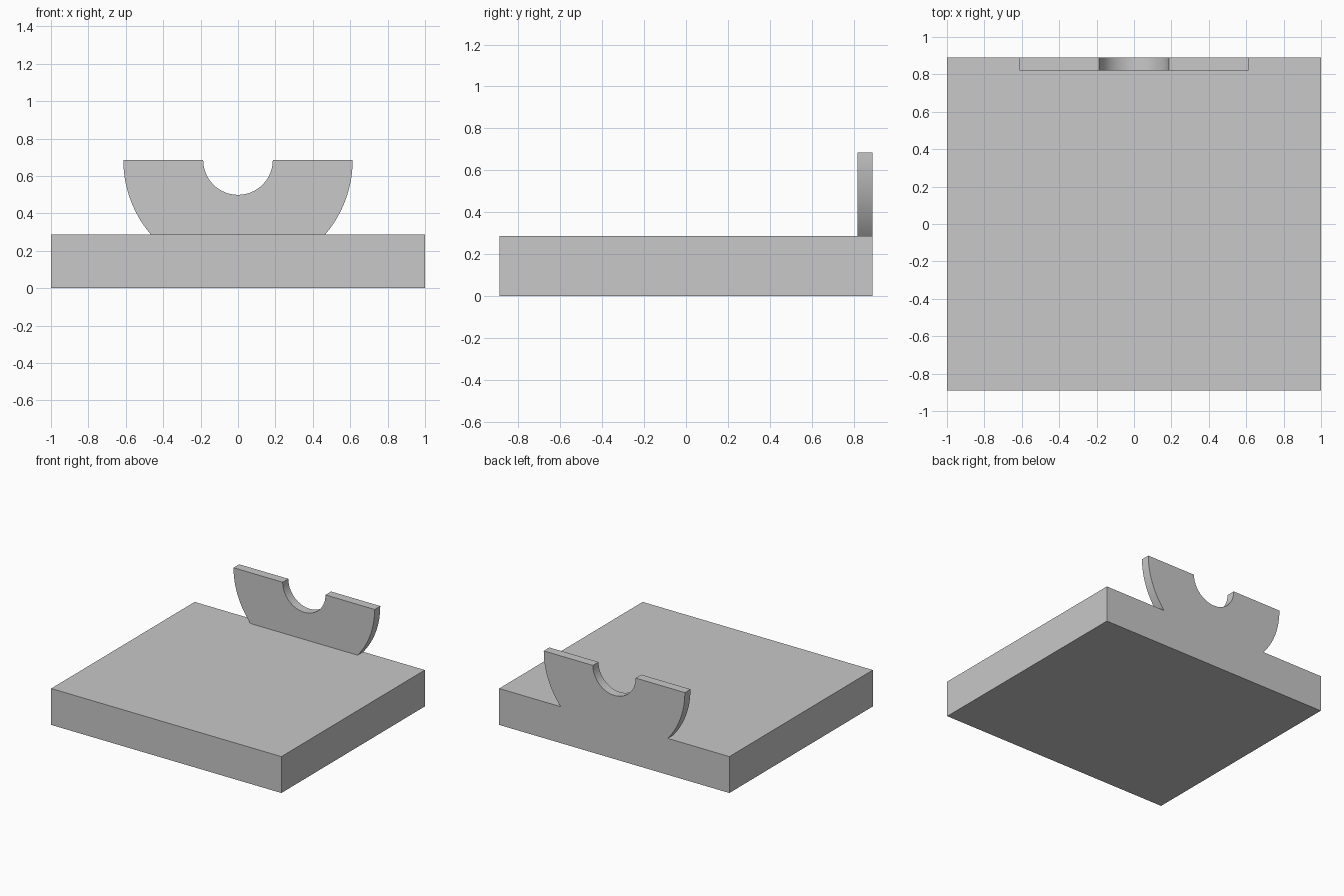
import bpy
import bmesh
import math

if "Cube" in bpy.data.objects:
    bpy.data.objects.remove(bpy.data.objects["Cube"], do_unlink=True)

BASE_TOP, TOP = 0.286, 0.685
HALF_DEPTH, PLATE_FRONT = 0.89, 0.82
OUTER_R, NOTCH_R = 0.613, 0.186

grey = bpy.data.materials.new("plain_grey")
grey.use_nodes = True
colour = (0.58, 0.58, 0.58, 1)
grey.diffuse_color = colour
grey.node_tree.nodes["Principled BSDF"].inputs["Base Color"].default_value = colour


def extrude_profile(name, points, y_front, y_back):
    """Extrude an x-z outline along y into a solid object."""
    bm = bmesh.new()
    face = bm.faces.new([bm.verts.new((x, y_front, z)) for x, z in points])
    result = bmesh.ops.extrude_face_region(bm, geom=[face], use_keep_orig=True)
    back = [v for v in result["geom"] if isinstance(v, bmesh.types.BMVert)]
    bmesh.ops.translate(bm, verts=back, vec=(0, y_back - y_front, 0))
    bmesh.ops.recalc_face_normals(bm, faces=bm.faces)
    mesh = bpy.data.meshes.new(name)
    bm.to_mesh(mesh)
    bm.free()
    mesh.materials.append(grey)
    obj = bpy.data.objects.new(name, mesh)
    bpy.context.collection.objects.link(obj)
    return obj


def arc(radius, start, end, steps):
    """Points on a circle centred on the top edge of the plate."""
    angles = [start + (end - start) * i / steps for i in range(steps + 1)]
    return [(radius * math.cos(a), TOP + radius * math.sin(a)) for a in angles]


# Flat rectangular base
extrude_profile("base_slab", [(-1, 0), (1, 0), (1, BASE_TOP), (-1, BASE_TOP)],
                -HALF_DEPTH, HALF_DEPTH)

# Upright plate: half disc cut off by the base, with a round notch on top
drop = math.asin((TOP - BASE_TOP) / OUTER_R)
outline = (arc(OUTER_R, -drop, 0, 24)
           + arc(NOTCH_R, 0, -math.pi, 48)
           + arc(OUTER_R, math.pi, math.pi + drop, 24))
plate = extrude_profile("notched_plate", outline, PLATE_FRONT, HALF_DEPTH)

# Smooth the curved rims while keeping the edges sharp
bpy.ops.object.select_all(action="DESELECT")
plate.select_set(True)
bpy.context.view_layer.objects.active = plate
bpy.ops.object.shade_smooth_by_angle(angle=math.radians(30))
